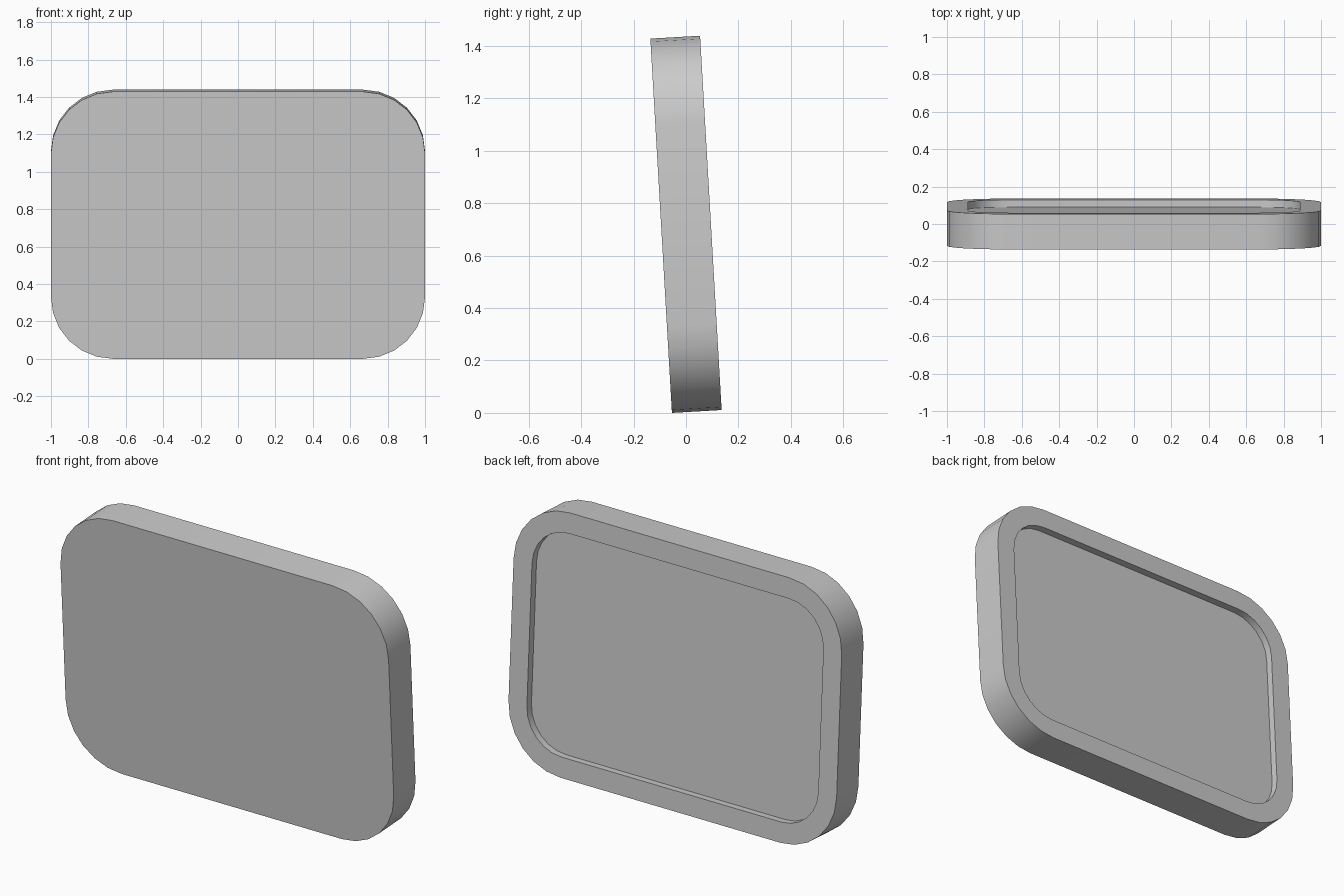
import bpy, bmesh, math
from mathutils import Matrix

if "Cube" in bpy.data.objects:
    bpy.data.objects.remove(bpy.data.objects["Cube"])

TILT = math.radians(3.3)
W, H, T = 2.0, 1.43, 0.19        # panel width, height, thickness
R, RIM, DEPTH, SEG = 0.33, 0.112, 0.04, 6


def rounded_loop(bm, w, h, r, y):
    """Ring of vertices: rounded rectangle in the XZ plane at depth y."""
    verts = []
    for i, (sx, sz) in enumerate([(1, 1), (-1, 1), (-1, -1), (1, -1)]):
        for k in range(SEG + 1):
            a = math.pi / 2 * (i + k / SEG)
            verts.append(bm.verts.new((sx * (w / 2 - r) + r * math.cos(a), y,
                                       sz * (h / 2 - r) + r * math.sin(a))))
    return verts


def bridge(bm, a, b):
    n = len(a)
    for i in range(n):
        j = (i + 1) % n
        bm.faces.new((a[i], a[j], b[j], b[i]))


bm = bmesh.new()
# Front outline, back outline, recess opening, recess floor
inner = (W - 2 * RIM, H - 2 * RIM, R - RIM)
loops = [rounded_loop(bm, W, H, R, -T / 2),
         rounded_loop(bm, W, H, R, T / 2),
         rounded_loop(bm, *inner, T / 2),
         rounded_loop(bm, *inner, T / 2 - DEPTH)]
for a, b in zip(loops, loops[1:]):
    bridge(bm, a, b)
bm.faces.new(loops[0])
bm.faces.new(loops[-1])
bmesh.ops.recalc_face_normals(bm, faces=bm.faces[:])

# Lean the top towards the front and stand it on the ground
bm.transform(Matrix.Rotation(TILT, 4, 'X'))
low = min(v.co.z for v in bm.verts)
bm.transform(Matrix.Translation((0, 0, -low)))

mesh = bpy.data.meshes.new("back_panel")
bm.to_mesh(mesh)
bm.free()
panel = bpy.data.objects.new("back_panel", mesh)
bpy.context.collection.objects.link(panel)

# Smooth rounded corners, crisp rims
bpy.context.view_layer.objects.active = panel
panel.select_set(True)
bpy.ops.object.shade_smooth_by_angle(angle=math.radians(30))
